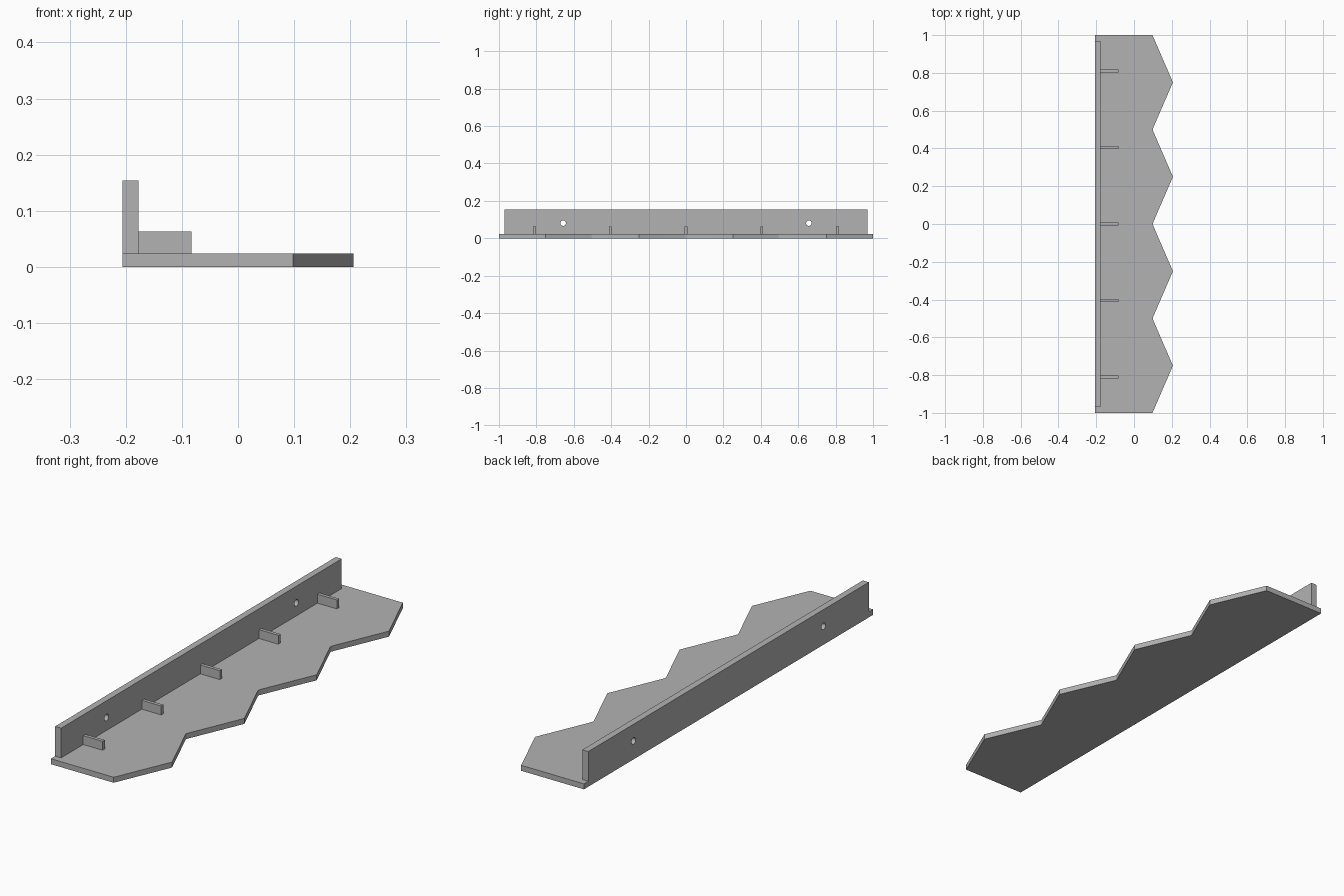
import bpy, bmesh, math
from mathutils import Vector

if "Cube" in bpy.data.objects:
    bpy.data.objects.remove(bpy.data.objects["Cube"])

grey = bpy.data.materials.new("plain grey")
grey.diffuse_color = (0.45, 0.45, 0.45, 1)
grey.use_nodes = True
grey.node_tree.nodes["Principled BSDF"].inputs["Base Color"].default_value = grey.diffuse_color

BACK, WALL_FRONT, VALLEY, PEAK = -0.206, -0.177, 0.098, 0.206
PLATE_TOP = 0.024


def finish(name, bm):
    bmesh.ops.recalc_face_normals(bm, faces=bm.faces)
    mesh = bpy.data.meshes.new(name)
    bm.to_mesh(mesh)
    bm.free()
    mesh.materials.append(grey)
    obj = bpy.data.objects.new(name, mesh)
    bpy.context.collection.objects.link(obj)
    return obj


def box(name, x0, x1, y0, y1, z0, z1):
    bm = bmesh.new()
    bmesh.ops.create_cube(bm, size=1)
    for v in bm.verts:
        v.co = ((x0 + x1) / 2 + v.co.x * (x1 - x0),
                (y0 + y1) / 2 + v.co.y * (y1 - y0),
                (z0 + z1) / 2 + v.co.z * (z1 - z0))
    return finish(name, bm)


def rounded(a, b, c, size=0.008, steps=4):
    """Small curve replacing corner b between a and c."""
    p = b + (a - b).normalized() * size
    q = b + (c - b).normalized() * size
    return [p * (1 - t) ** 2 + b * 2 * t * (1 - t) + q * t * t
            for t in (i / steps for i in range(steps + 1))]


# Base plate with a zigzag front edge and softened inner corners
zigzag = [Vector((PEAK if i % 2 else VALLEY, -1 + i * 0.25, 0)) for i in range(9)]
outline = [Vector((BACK, 1, 0)), Vector((BACK, -1, 0))]
for i, p in enumerate(zigzag):
    inner = i % 2 == 0 and 0 < i < 8
    outline += rounded(zigzag[i - 1], p, zigzag[i + 1]) if inner else [p]
bm = bmesh.new()
face = bm.faces.new([bm.verts.new(p) for p in outline])
top = bmesh.ops.extrude_face_region(bm, geom=[face])
bmesh.ops.translate(bm, vec=(0, 0, PLATE_TOP),
                    verts=[g for g in top["geom"] if isinstance(g, bmesh.types.BMVert)])
plate = finish("base_plate", bm)

# Upright back wall with two screw holes
wall = box("back_wall", BACK, WALL_FRONT, -0.97, 0.97, PLATE_TOP, 0.154)
for y in (-0.657, 0.657):
    bpy.ops.mesh.primitive_cylinder_add(vertices=32, radius=0.0145, depth=0.2,
                                        location=(-0.19, y, 0.081),
                                        rotation=(0, math.pi / 2, 0))
    cutter = bpy.context.object
    cutter.name = "hole_cutter"
    cutter.hide_render = True
    mod = wall.modifiers.new("screw_hole", "BOOLEAN")
    mod.operation = "DIFFERENCE"
    mod.solver = "EXACT"
    mod.object = cutter
    bpy.context.view_layer.objects.active = wall
    bpy.ops.object.modifier_apply(modifier=mod.name)
    bpy.data.objects.remove(cutter)

# Row of small divider ribs against the wall
for i in range(-2, 3):
    y = i * 0.405
    box("divider_rib", WALL_FRONT, -0.083, y - 0.0075, y + 0.0075, PLATE_TOP, 0.063)

# Smooth only the softened corners and holes
bpy.ops.object.select_all(action="DESELECT")
for obj in (plate, wall):
    obj.select_set(True)
bpy.context.view_layer.objects.active = plate
bpy.ops.object.shade_smooth_by_angle(angle=math.radians(25))
